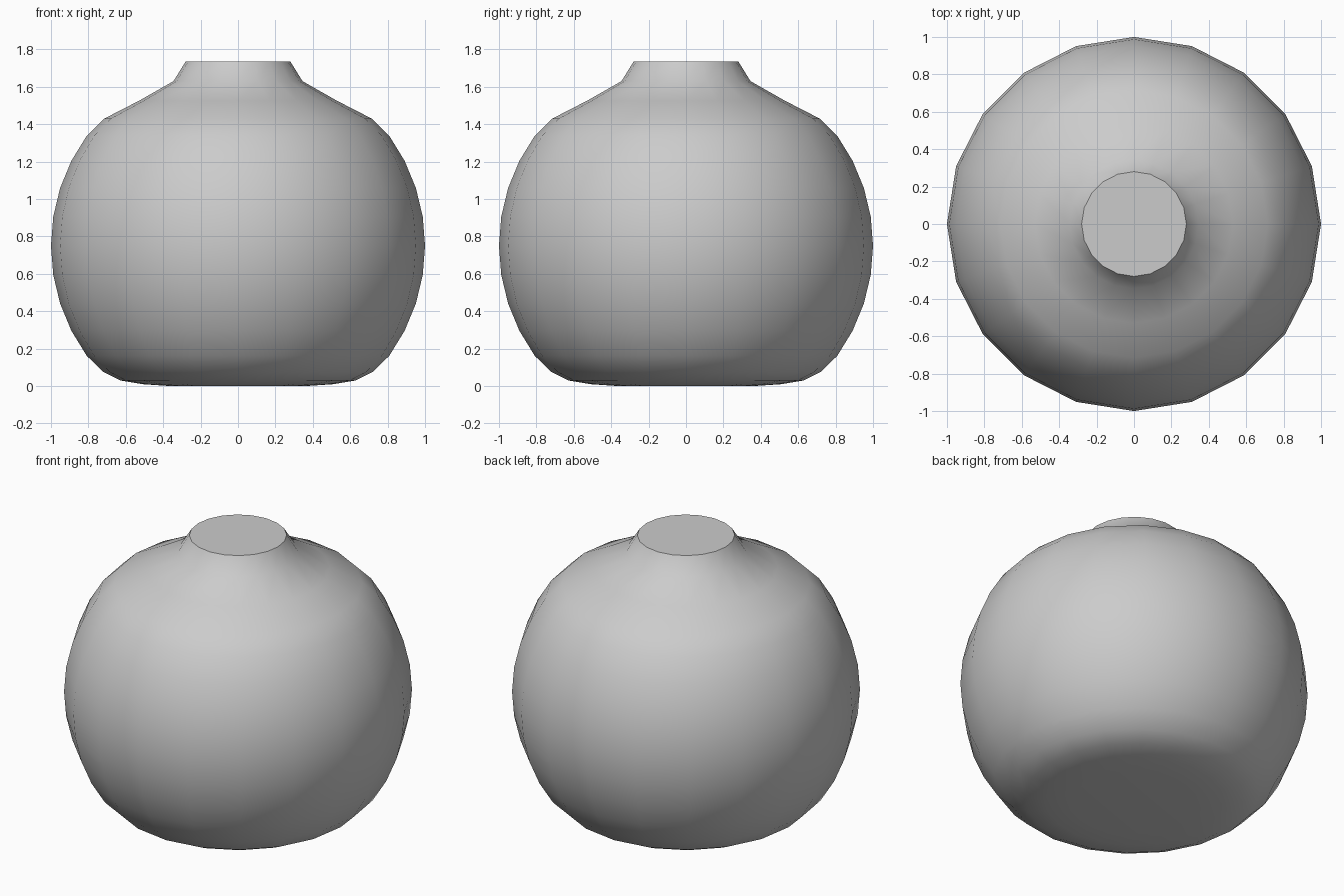
import bpy, bmesh
from math import radians, cos, sin, tau

if "Cube" in bpy.data.objects:
    bpy.data.objects.remove(bpy.data.objects["Cube"])

SIDES = 20

# Profile (radius, height): flat base, spherical belly, sloped shoulder, flared neck
base = [(0.36, 0.0), (0.51, 0.01), (0.63, 0.03), (0.72, 0.075)]
belly = [(cos(radians(a)), 0.75 + sin(radians(a))) for a in range(-36, 37, 9)]
neck = [(0.715, 1.43), (0.53, 1.525), (0.345, 1.63), (0.28, 1.735)]
profile = base + belly + neck

# Lathe the profile
bm = bmesh.new()
rings = [[bm.verts.new((r * cos(tau * i / SIDES), r * sin(tau * i / SIDES), z))
          for i in range(SIDES)] for r, z in profile]
for lo, hi in zip(rings, rings[1:]):
    for i in range(SIDES):
        j = (i + 1) % SIDES
        bm.faces.new((lo[i], lo[j], hi[j], hi[i]))

# Close the bottom and the top of the neck
bm.faces.new(rings[0][::-1])
bm.faces.new(rings[-1])

mesh = bpy.data.meshes.new("round_pot")
bm.to_mesh(mesh)
bm.free()
pot = bpy.data.objects.new("round_pot", mesh)
bpy.context.collection.objects.link(pot)

# Smooth body, crisp rim
bpy.context.view_layer.objects.active = pot
pot.select_set(True)
bpy.ops.object.shade_smooth_by_angle(angle=radians(45))
